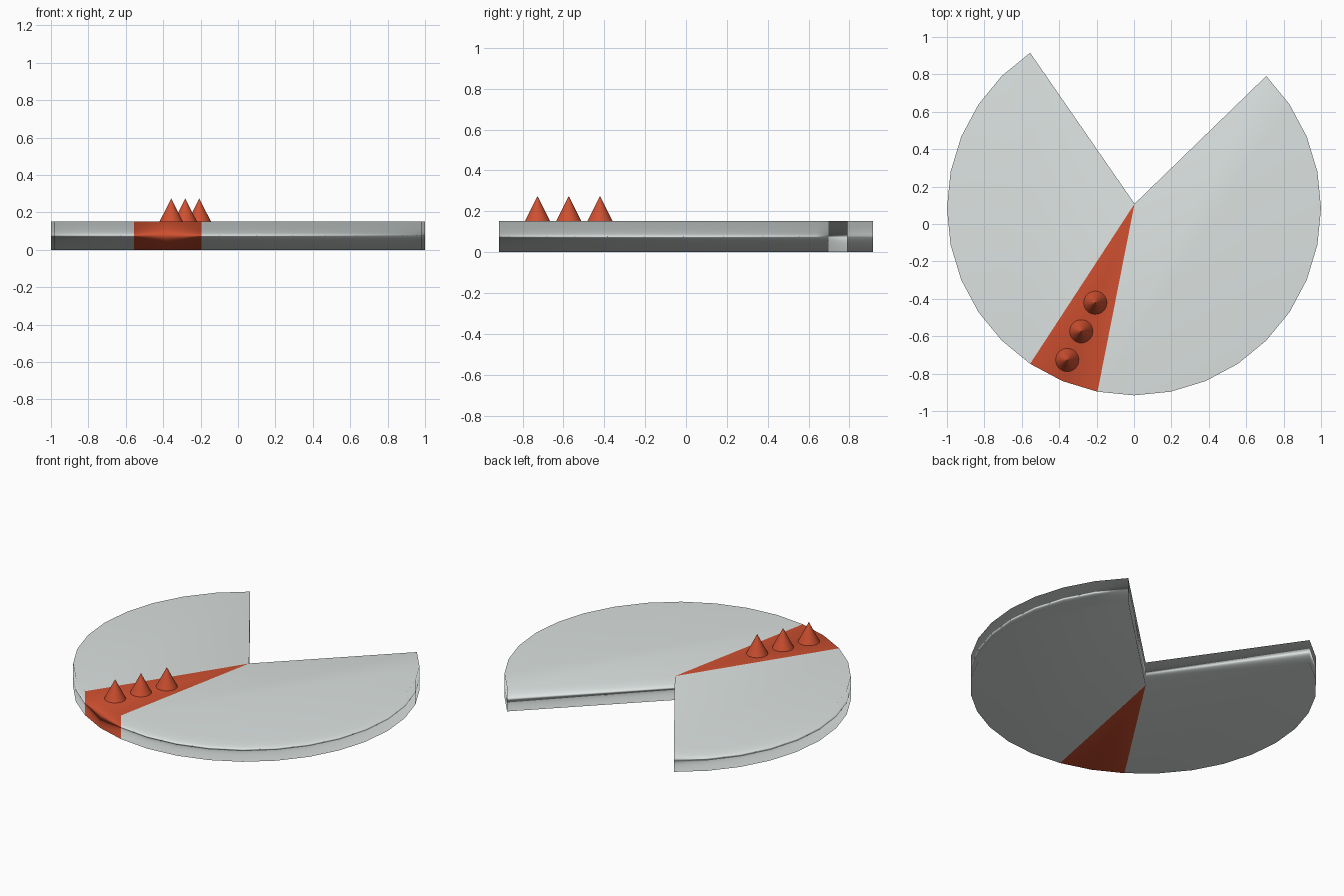
import bpy, bmesh
from math import cos, sin, pi

if "Cube" in bpy.data.objects:
    bpy.data.objects.remove(bpy.data.objects["Cube"])

R, CY, H = 1.0, 0.084, 0.152   # disc radius, centre y, thickness
SEG = 32
APEX = (0.003, 0.108)


def material(name, color):
    m = bpy.data.materials.new(name)
    m.diffuse_color = color
    m.use_nodes = True
    m.node_tree.nodes["Principled BSDF"].inputs["Base Color"].default_value = m.diffuse_color
    return m


grey = material("pale_grey", (0.72, 0.77, 0.76, 1))
red = material("red", (0.62, 0.08, 0.03, 1))


def make_object(name, bm, mats):
    me = bpy.data.meshes.new(name)
    bmesh.ops.recalc_face_normals(bm, faces=bm.faces)
    bm.to_mesh(me)
    bm.free()
    for m in mats:
        me.materials.append(m)
    ob = bpy.data.objects.new(name, me)
    bpy.context.collection.objects.link(ob)
    return ob


# Disc with a missing slice: rim runs from step 11 round to step 36 (= 45 degrees)
bm = bmesh.new()
FIRST, LAST = 11, 36
RED = (21, 23)
top, bot = {}, {}
for i in range(FIRST, LAST + 1):
    a = 2 * pi * i / SEG
    x, y = R * cos(a), CY + R * sin(a)
    top[i] = bm.verts.new((x, y, H))
    bot[i] = bm.verts.new((x, y, 0))
ctop = bm.verts.new((*APEX, H))
cbot = bm.verts.new((*APEX, 0))

# Three sectors: grey, red stripe, grey
for a, b, mat in ((FIRST, RED[0], 0), (RED[0], RED[1], 1), (RED[1], LAST, 0)):
    for ring, c in ((top, ctop), (bot, cbot)):
        bm.faces.new([c] + [ring[i] for i in range(a, b + 1)]).material_index = mat
    for i in range(a, b):
        f = bm.faces.new((bot[i], bot[i + 1], top[i + 1], top[i]))
        f.material_index = mat

# Cut walls of the missing slice
bm.faces.new((cbot, bot[FIRST], top[FIRST], ctop))
bm.faces.new((cbot, ctop, top[LAST], bot[LAST]))
for f in bm.faces:
    f.smooth = True
disc = make_object("cut_disc", bm, (grey, red))

# Area-weighted smooth normals: caps stay flat, rim shading rolls over
wn = disc.modifiers.new("weighted_normals", 'WEIGHTED_NORMAL')
wn.mode = 'FACE_AREA'
wn.keep_sharp = False

# Row of cone spikes on the red stripe
for k in range(3):
    bm = bmesh.new()
    bmesh.ops.create_cone(bm, cap_ends=True, segments=32, radius1=0.062,
                          radius2=0, depth=0.122)
    ob = make_object(f"spike_{k + 1}", bm, (red,))
    ob.location = (-0.207 - 0.075 * k, -0.421 - 0.153 * k, H + 0.061)
